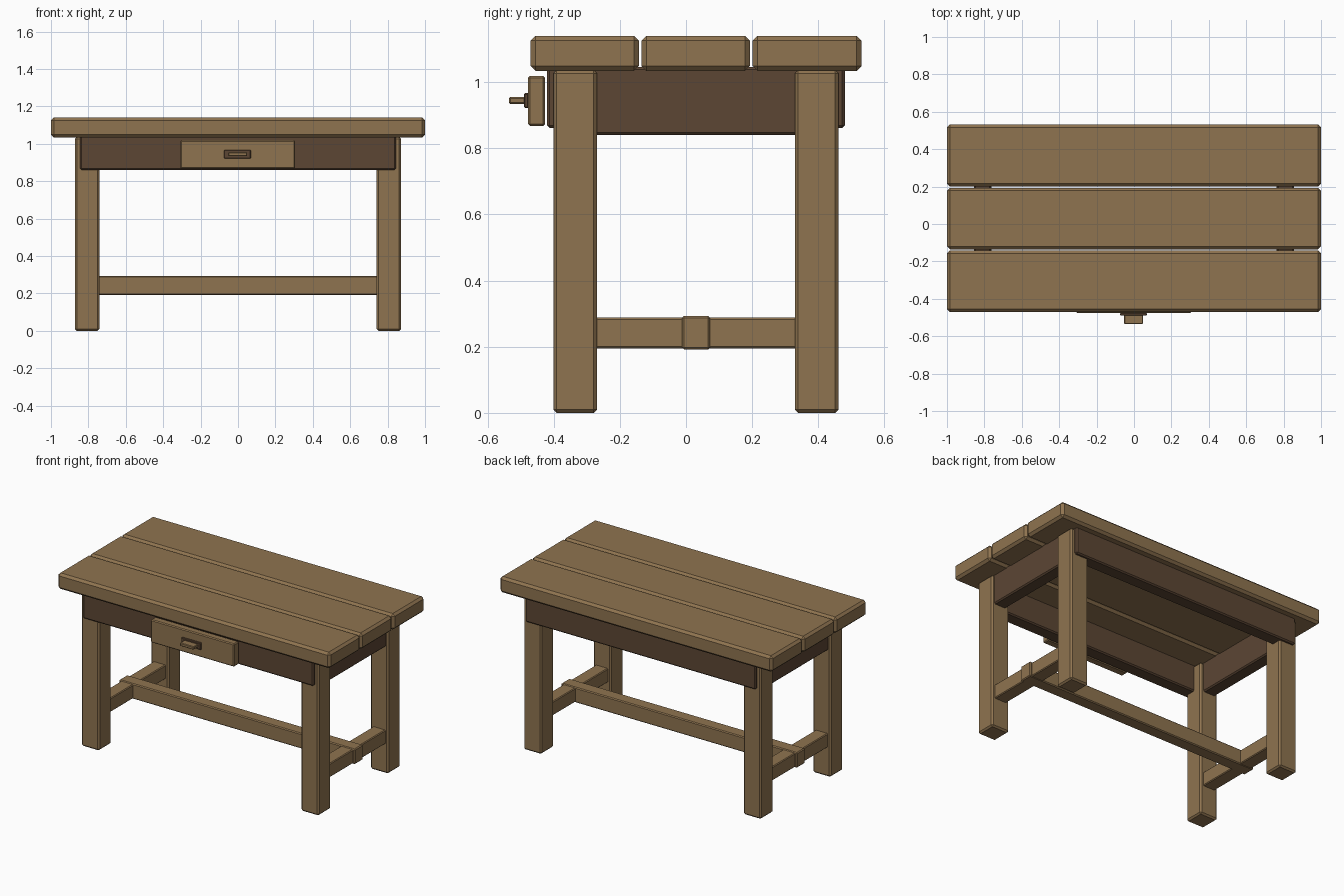
import bpy

if "Cube" in bpy.data.objects:
    bpy.data.objects.remove(bpy.data.objects["Cube"])


def material(name, rgb):
    m = bpy.data.materials.new(name)
    m.diffuse_color = (*rgb, 1)
    m.use_nodes = True
    m.node_tree.nodes["Principled BSDF"].inputs["Base Color"].default_value = m.diffuse_color
    return m


wood = material("light wood", (0.275, 0.174, 0.08))
dark = material("dark wood", (0.107, 0.061, 0.034))


def block(name, x, y, z, mat, chamfer):
    """Chamfered box given by its (min, max) range on each axis."""
    spans = (x, y, z)
    bpy.ops.mesh.primitive_cube_add(size=1, location=[(a + b) / 2 for a, b in spans])
    ob = bpy.context.object
    ob.name = name
    ob.scale = [b - a for a, b in spans]
    bpy.ops.object.transform_apply(location=False, rotation=False, scale=True)
    ob.data.materials.append(mat)
    bev = ob.modifiers.new("chamfer", 'BEVEL')
    bev.width = chamfer
    bev.segments = 1
    return ob


# Table top: three planks with narrow gaps
for i, y in enumerate([(-0.47, -0.142), (-0.135, 0.193), (0.201, 0.531)]):
    block(f"top_plank_{i + 1}", (-1, 1), y, (1.034, 1.14), wood, 0.015)

# Legs, side aprons and side stretchers, mirrored left and right
for side, s in (("left", -1), ("right", 1)):
    def span(a, b):
        return tuple(sorted((s * a, s * b)))
    for end, y in (("front", (-0.401, -0.269)), ("back", (0.329, 0.461))):
        block(f"{side}_{end}_leg", span(0.741, 0.872), y, (0, 1.036), wood, 0.01)
    block(f"{side}_apron", span(0.765, 0.855), (-0.31, 0.37), (0.84, 1.046), dark, 0.008)
    block(f"{side}_stretcher", span(0.762, 0.852), (-0.31, 0.37), (0.195, 0.288), wood, 0.005)

# Front and back aprons, standing slightly proud of the legs
for end, y in (("front", (-0.42, -0.33)), ("back", (0.39, 0.48))):
    block(f"{end}_apron", (-0.846, 0.846), y, (0.861, 1.046), dark, 0.008)

# Long stretcher, notched through the side stretchers
block("long_stretcher", (-0.866, 0.866), (-0.012, 0.073), (0.192, 0.293), wood, 0.006)

# Drawer with backing plate and pull
block("drawer_front", (-0.308, 0.305), (-0.477, -0.426), (0.867, 1.019), wood, 0.006)
block("pull_plate", (-0.075, 0.069), (-0.49, -0.475), (0.921, 0.967), dark, 0.004)
block("pull", (-0.053, 0.049), (-0.535, -0.485), (0.934, 0.955), wood, 0.004)
